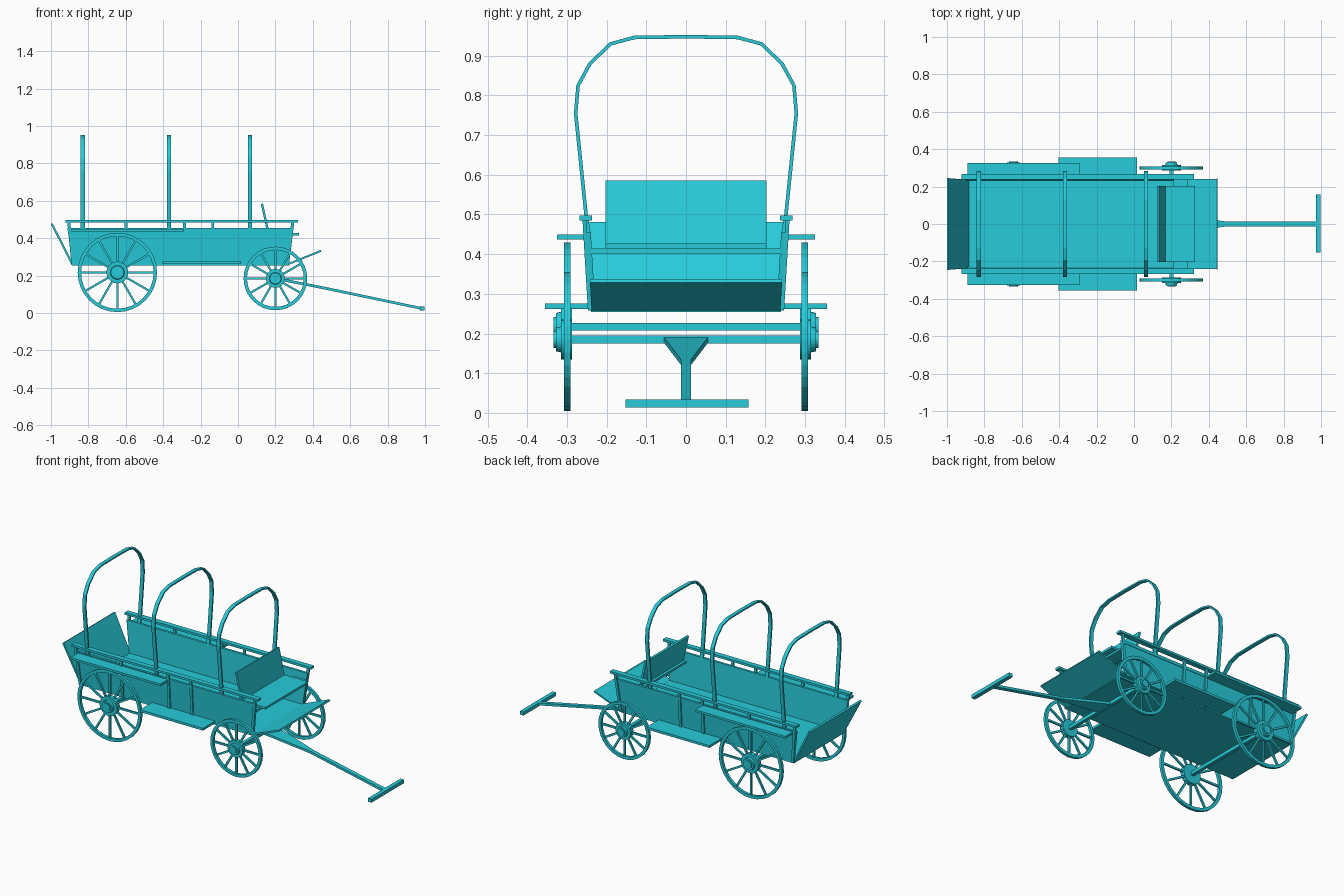
import bpy, bmesh, math
from mathutils import Vector, Matrix

if "Cube" in bpy.data.objects:
    bpy.data.objects.remove(bpy.data.objects["Cube"])

paint = bpy.data.materials.new("turquoise")
paint.diffuse_color = (0.02, 0.6, 0.7, 1)
paint.use_nodes = True
paint.node_tree.nodes["Principled BSDF"].inputs["Base Color"].default_value = paint.diffuse_color


def finish(name, bm, mirror=False):
    bmesh.ops.remove_doubles(bm, verts=bm.verts, dist=1e-5)
    bmesh.ops.recalc_face_normals(bm, faces=bm.faces)
    me = bpy.data.meshes.new(name)
    bm.to_mesh(me)
    bm.free()
    me.materials.append(paint)
    ob = bpy.data.objects.new(name, me)
    bpy.context.collection.objects.link(ob)
    if mirror:
        m = ob.modifiers.new("mirror", 'MIRROR')
        m.use_axis = (False, True, False)
    return ob


def box(name, x, y, z, mirror=False):
    bm = bmesh.new()
    mid = [sum(a) / 2 for a in (x, y, z)]
    size = [a[1] - a[0] for a in (x, y, z)]
    bmesh.ops.create_cube(bm, size=1, matrix=Matrix.Translation(mid) @ Matrix.Diagonal((*size, 1)))
    return finish(name, bm, mirror)


def loft(bm, rings, closed=False):
    """Skin equal-length loops of points; cap the ends unless closed."""
    vs = [[bm.verts.new(p) for p in r] for r in rings]
    n = len(vs[0])
    pairs = list(zip(vs, vs[1:])) + ([(vs[-1], vs[0])] if closed else [])
    for a, b in pairs:
        for i in range(n):
            bm.faces.new((a[i], a[(i + 1) % n], b[(i + 1) % n], b[i]))
    if not closed:
        bm.faces.new(vs[0])
        bm.faces.new(vs[-1])


def board(name, a, b, wa, wb, t):
    """Sloping board from a to b in xz, with half widths in y."""
    a, b = Vector((a[0], 0, a[1])), Vector((b[0], 0, b[1]))
    n = (b - a).cross(Vector((0, 1, 0))).normalized() * t / 2
    bm = bmesh.new()
    loft(bm, [[p + n * s + Vector((0, w * k, 0)) for s, k in ((-1, -1), (-1, 1), (1, 1), (1, -1))]
              for p, w in ((a, wa), (b, wb))])
    return finish(name, bm)


def leaning(name, outline, y0, y1):
    """xz outline extruded in y, leaning outward with height."""
    bm = bmesh.new()
    loft(bm, [[(x, y + (z - 0.255) * 0.06, z) for x, z in outline] for y in (y0, y1)])
    return finish(name, bm, True)


def wheel(name, cx, cz, r, hub):
    bm = bmesh.new()
    yc, n = 0.299, 32

    def lathe(prof, closed):
        loft(bm, [[(cx + q * math.cos(2 * math.pi * i / n), y, cz + q * math.sin(2 * math.pi * i / n))
                   for i in range(n)] for q, y in prof], closed)
    # rim
    lathe([(r, yc - .008), (r, yc + .008), (r - .018, yc + .008), (r - .018, yc - .008)], True)
    # stepped hub
    lathe([(hub, yc - .012), (hub, yc + .016), (hub * .65, yc + .016), (hub * .6, yc + .029),
           (hub * .42, yc + .029), (hub * .42, yc + .035)], False)
    # spokes
    for i in range(12):
        mat = (Matrix.Translation((cx, yc, cz)) @ Matrix.Rotation(i * math.pi / 6, 4, 'Y')
               @ Matrix.Translation(((r - .01 + hub * .8) / 2, 0, 0))
               @ Matrix.Diagonal((r - .01 - hub * .8, .01, .011, 1)))
        bmesh.ops.create_cube(bm, size=1, matrix=mat)
    ob = finish(name, bm, True)
    box(name + "_axle", (cx - .01, cx + .01), (-.295, .295), (cz - .01, cz + .01))
    return ob


# running gear
wheel("rear_wheel", -0.645, 0.217, 0.212, 0.058)
wheel("front_wheel", 0.2, 0.185, 0.17, 0.05)

# bed and leaning sides
box("floor", (-.888, .272), (-.24, .24), (.254, .266))
leaning("side_panel", [(-.885, .256), (.27, .256), (.295, .455), (-.912, .455)], .228, .239)
box("top_rail", (-.922, .32), (.237, .268), (.485, .498), True)
for i, (xb, xt) in enumerate([(-.882, -.905), (-.6, -.6), (-.287, -.287), (-.135, -.135), (.265, .293)]):
    leaning(f"side_post_{i}", [(xb - .008, .258), (xb + .008, .258), (xt + .008, .487), (xt - .008, .487)],
            .237, .247)
leaning("side_trim", [(-.91, .438), (.293, .438), (.295, .455), (-.912, .455)], .236, .242)

# end boards
board("tailgate", (-.886, .262), (-.996, .478), .236, .245, .011)
board("footboard", (.27, .262), (.445, .333), .238, .242, .01)

# outside shelves and steps
box("rear_fender_shelf", (-.89, -.29), (.247, .325), (.437, .45), True)
box("side_step", (-.405, .015), (.236, .355), (.262, .276), True)

# seat
box("seat_support", (.21, .29), (-.24, .24), (.402, .414))
box("seat", (.14, .325), (-.203, .203), (.414, .427))
board("seat_back", (.165, .416), (.128, .584), .203, .203, .012)

# bent canopy hoops
half = [(.243, .44), (.252, .50), (.278, .755), (.272, .825), (.242, .88), (.19, .93), (.13, .946)]
path = [Vector(p) for p in half + [(0, .948)] + [(-y, z) for y, z in reversed(half)]]
for i, x in enumerate((-.83, -.369, .065)):
    rings = []
    for k, p in enumerate(path):
        d = (path[min(k + 1, len(path) - 1)] - path[max(k - 1, 0)]).normalized()
        nrm = Vector((d.y, -d.x)) * .0045
        rings.append([(x + sx * .011, p.x + s * nrm.x, p.y + s * nrm.y)
                      for sx, s in ((-1, -1), (1, -1), (1, 1), (-1, 1))])
    bm = bmesh.new()
    loft(bm, rings)
    finish(f"canopy_hoop_{i}", bm)

# pulling tongue and handle
board("tongue_base", (.21, .183), (.49, .128), .055, .013, .014)
board("tongue", (.44, .138), (.985, .024), .0125, .0125, .014)
box("handle", (.974, .998), (-.153, .157), (.013, .034))
